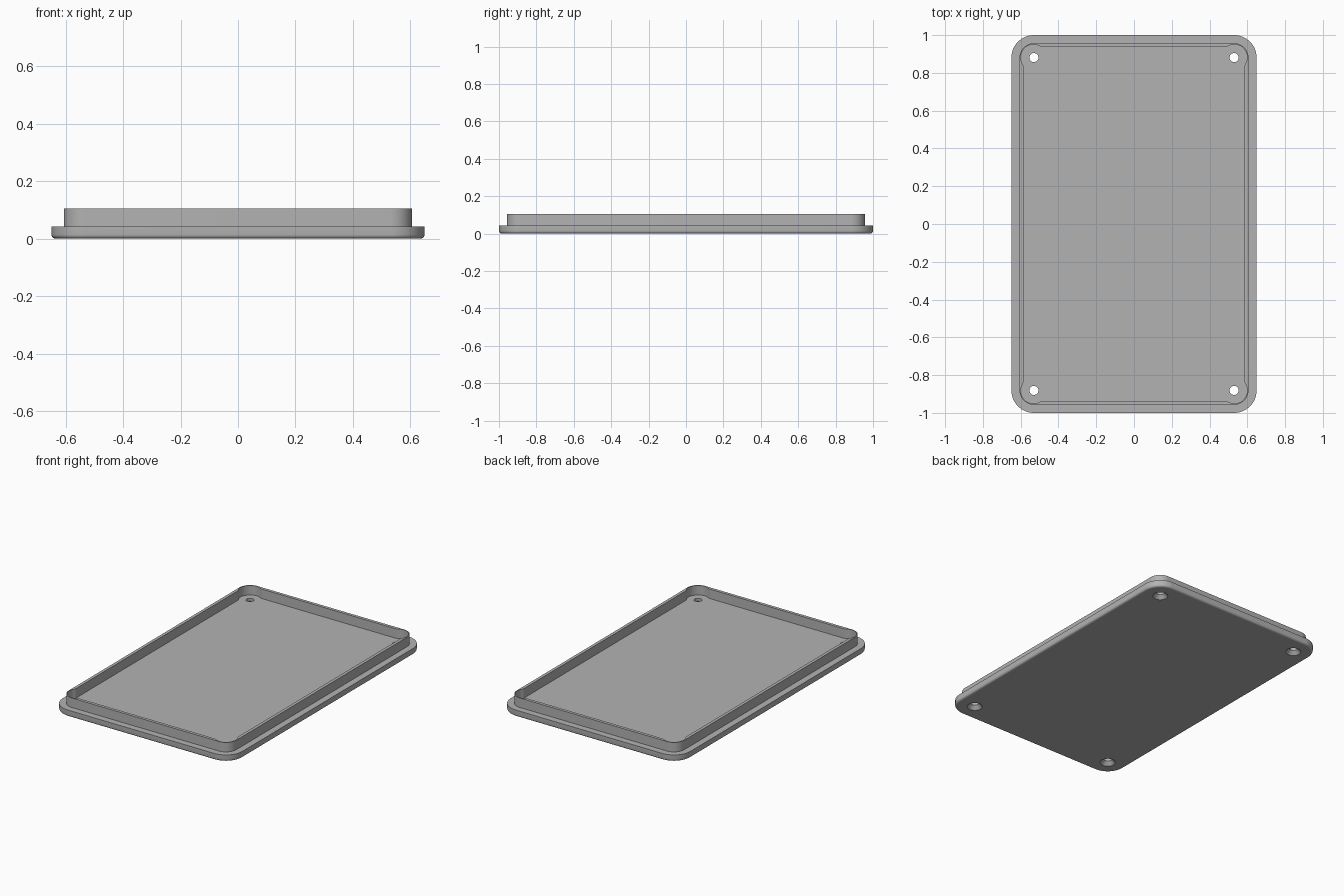
import bpy, bmesh
from math import sin, cos, acos, pi

if "Cube" in bpy.data.objects:
    bpy.data.objects.remove(bpy.data.objects["Cube"])

# Centres shared by the screw holes and all corner arcs
CX, CY = 0.53, 0.881
PLATE_R, RIM_R, WALL_R, RELIEF_R = 0.119, 0.076, 0.056, 0.07
PLATE_TOP, RIM_TOP, FILLET = 0.043, 0.105, 0.014
STEPS = 16

grey = bpy.data.materials.new("light grey")
grey.use_nodes = True
grey.diffuse_color = (0.45, 0.45, 0.45, 1)
grey.node_tree.nodes["Principled BSDF"].inputs["Base Color"].default_value = grey.diffuse_color


def corner_loop(bm, radius, z, overshoot=0.0):
    """Rectangle with an arc round each screw centre; overshoot makes relief pockets."""
    verts = []
    for q, (sx, sy) in enumerate([(1, 1), (-1, 1), (-1, -1), (1, -1)]):
        for i in range(STEPS + 1):
            a = q * pi / 2 - overshoot + (pi / 2 + 2 * overshoot) * i / STEPS
            verts.append(bm.verts.new((sx * CX + radius * cos(a), sy * CY + radius * sin(a), z)))
    return verts


def circle_loop(bm, x, y, radius, z, count=32):
    return [bm.verts.new((x + radius * cos(2 * pi * i / count),
                          y + radius * sin(2 * pi * i / count), z)) for i in range(count)]


def skin(bm, loops):
    """Join successive loops with quads and cap both ends."""
    for a, b in zip(loops, loops[1:]):
        for i in range(len(a)):
            j = (i + 1) % len(a)
            bm.faces.new((a[i], a[j], b[j], b[i]))
    bm.faces.new(loops[0][::-1])
    bm.faces.new(loops[-1])


def make_object(name, bm):
    bmesh.ops.recalc_face_normals(bm, faces=bm.faces)
    mesh = bpy.data.meshes.new(name)
    bm.to_mesh(mesh)
    bm.free()
    mesh.materials.append(grey)
    obj = bpy.data.objects.new(name, mesh)
    bpy.context.collection.objects.link(obj)
    return obj


# Lid: filleted base plate, raised rim and recessed floor with corner reliefs
bm = bmesh.new()
loops = []
for i in range(6):
    t = i / 5 * pi / 2
    loops.append(corner_loop(bm, PLATE_R - FILLET * (1 - sin(t)), FILLET * (1 - cos(t))))
loops.append(corner_loop(bm, PLATE_R, PLATE_TOP))
loops.append(corner_loop(bm, RIM_R, PLATE_TOP))
loops.append(corner_loop(bm, RIM_R, RIM_TOP))
bite = acos(WALL_R / RELIEF_R)
loops.append(corner_loop(bm, RELIEF_R, RIM_TOP, bite))
loops.append(corner_loop(bm, RELIEF_R, PLATE_TOP, bite))
skin(bm, loops)
lid = make_object("lid", bm)

# Countersunk screw holes, wide on the underside
bm = bmesh.new()
for sx in (-1, 1):
    for sy in (-1, 1):
        profile = [(0.046, -0.02), (0.046, 0.0), (0.024, 0.024), (0.024, 0.08)]
        skin(bm, [circle_loop(bm, sx * CX, sy * CY, r, z) for r, z in profile])
cutter = make_object("screw_hole_cutter", bm)
cutter.hide_render = True

cut = lid.modifiers.new("screw holes", 'BOOLEAN')
cut.operation = 'DIFFERENCE'
cut.solver = 'EXACT'
cut.object = cutter
bpy.context.view_layer.objects.active = lid
bpy.ops.object.modifier_apply(modifier=cut.name)
bpy.data.objects.remove(cutter)

# Smooth rounded walls, crisp borders around every flat level
bm = bmesh.new()
bm.from_mesh(lid.data)
bm.normal_update()
for face in bm.faces:
    face.smooth = abs(face.normal.z) < 0.999
for edge in bm.edges:
    flat = any(not f.smooth for f in edge.link_faces)
    edge.smooth = not flat and edge.calc_face_angle(0) < 0.5
bm.to_mesh(lid.data)
bm.free()
